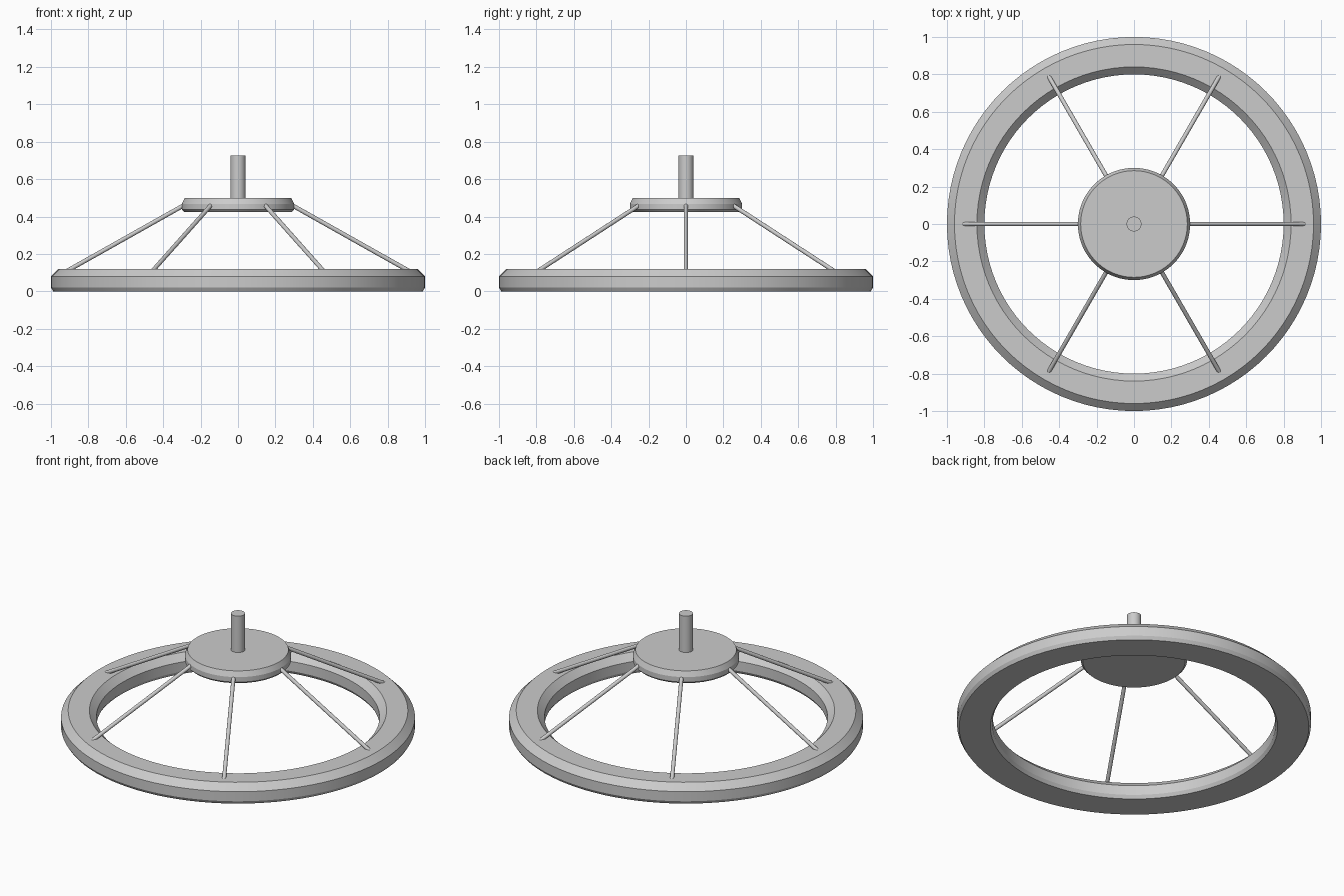
import bpy, bmesh, math
from mathutils import Vector

if "Cube" in bpy.data.objects:
    bpy.data.objects.remove(bpy.data.objects["Cube"])

SEG = 96


def finish(name, bm):
    bmesh.ops.remove_doubles(bm, verts=bm.verts, dist=1e-6)
    bmesh.ops.recalc_face_normals(bm, faces=bm.faces)
    mesh = bpy.data.meshes.new(name)
    bm.to_mesh(mesh)
    bm.free()
    ob = bpy.data.objects.new(name, mesh)
    bpy.context.collection.objects.link(ob)
    bpy.ops.object.select_all(action='DESELECT')
    ob.select_set(True)
    bpy.context.view_layer.objects.active = ob
    bpy.ops.object.shade_smooth_by_angle(angle=math.radians(25))
    return ob


def lathe(name, profile, closed=False, seg=SEG):
    """Revolve (radius, z) points about z; open profiles get flat caps."""
    bm = bmesh.new()
    rings = []
    for r, z in profile:
        rings.append([bm.verts.new((r * math.cos(2 * math.pi * i / seg),
                                    r * math.sin(2 * math.pi * i / seg), z))
                      for i in range(seg)])
    pairs = list(zip(rings, rings[1:]))
    if closed:
        pairs.append((rings[-1], rings[0]))
    else:
        bm.faces.new(rings[0])
        bm.faces.new(rings[-1])
    for a, b in pairs:
        for i in range(seg):
            j = (i + 1) % seg
            bm.faces.new((a[i], a[j], b[j], b[i]))
    return finish(name, bm)


def rod(name, start, end, radius, seg=16):
    axis = end - start
    bm = bmesh.new()
    bmesh.ops.create_cone(bm, cap_ends=True, segments=seg, radius1=radius,
                          radius2=radius, depth=axis.length)
    ob = finish(name, bm)
    ob.location = (start + end) / 2
    ob.rotation_mode = 'QUATERNION'
    ob.rotation_quaternion = axis.to_track_quat('Z', 'Y')
    return ob


# Wheel rim with wide top chamfers and narrow bottom chamfers
lathe("rim", [(0.812, 0), (0.988, 0), (1.0, 0.02), (1.0, 0.08),
              (0.96, 0.12), (0.84, 0.12), (0.80, 0.08), (0.80, 0.02)], closed=True)

# Raised hub disc
lathe("hub", [(0.288, 0.425), (0.30, 0.437), (0.30, 0.468), (0.285, 0.50)])

# Shaft on top of the hub
lathe("shaft", [(0.04, 0.49), (0.04, 0.727)], seg=32)

# Six sloping spokes
for k in range(6):
    a = k * math.pi / 3
    d = Vector((math.cos(a), math.sin(a), 0))
    rod(f"spoke_{k + 1}", d * 0.27 + Vector((0, 0, 0.471)),
        d * 0.93 + Vector((0, 0, 0.10)), 0.0115)
